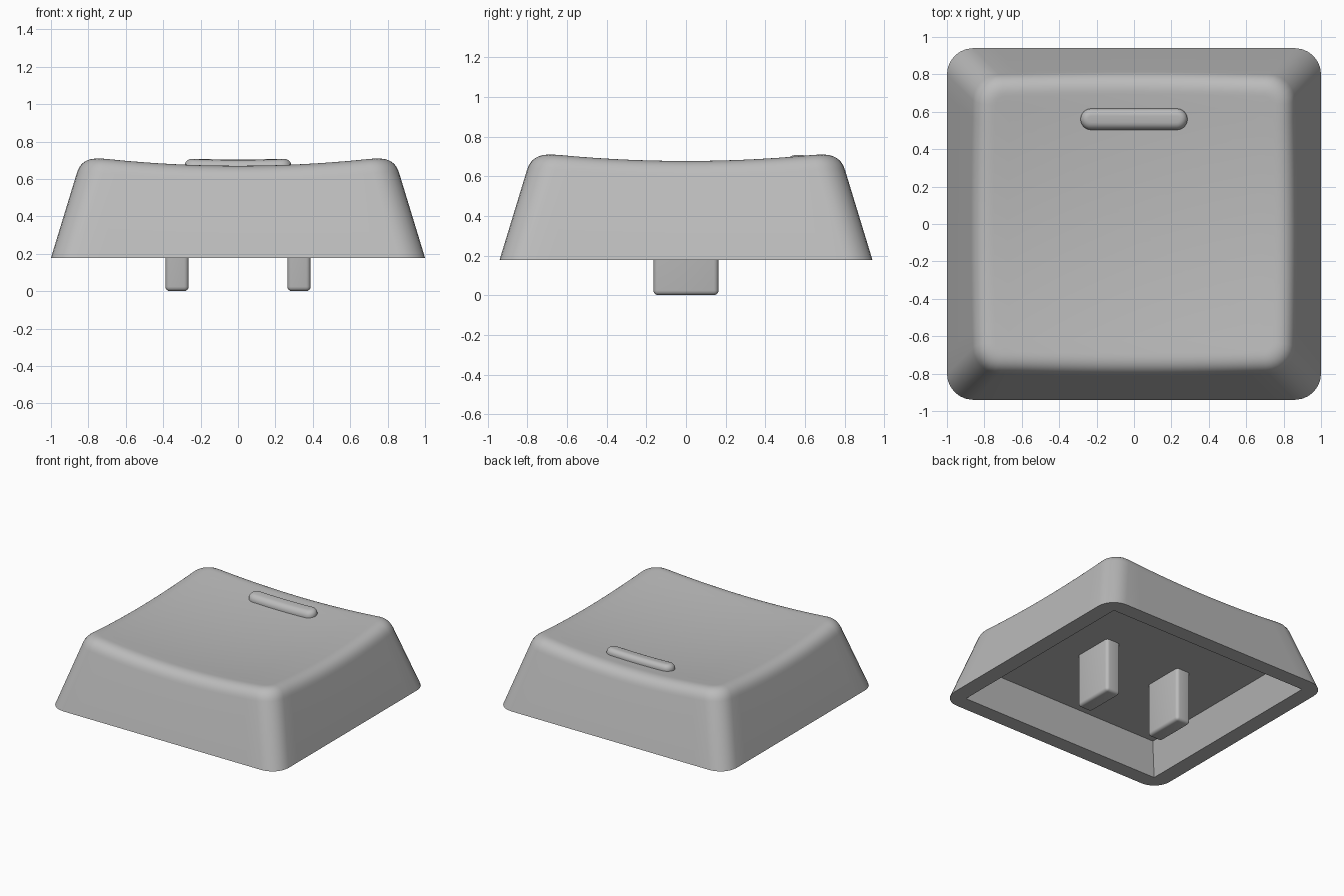
import bpy, bmesh, math

if "Cube" in bpy.data.objects:
    bpy.data.objects.remove(bpy.data.objects["Cube"])

grey = bpy.data.materials.new("mid grey")
grey.diffuse_color = (0.5, 0.5, 0.5, 1)
grey.use_nodes = True
grey.node_tree.nodes["Principled BSDF"].inputs["Base Color"].default_value = grey.diffuse_color

BASE, DRAFT, RADIUS = 0.178, 0.305, 0.14
SIDE, ARC = 14, 6


def dish(x, y):
    """Height of the hollowed top surface."""
    return 0.632 + 0.077 * (x * x + y * y)


def outline(hx, hy, r):
    """Rounded rectangle; always the same point count so rings can be joined."""
    pts = []
    corners = [(1, 1), (-1, 1), (-1, -1), (1, -1)]
    for q, (sx, sy) in enumerate(corners):
        cx, cy = sx * (hx - r), sy * (hy - r)
        for i in range(ARC + 1):
            a = math.pi / 2 * (q + i / ARC)
            pts.append((cx + r * math.cos(a), cy + r * math.sin(a)))
        nx, ny = corners[(q + 1) % 4]
        a = math.pi / 2 * (q + 1)
        ex, ey = nx * (hx - r) + r * math.cos(a), ny * (hy - r) + r * math.sin(a)
        bx, by = pts[-1]
        for i in range(1, SIDE):
            f = i / SIDE
            pts.append((bx + (ex - bx) * f, by + (ey - by) * f))
    return pts


def finish(name, bm):
    bmesh.ops.remove_doubles(bm, verts=bm.verts[:], dist=1e-4)
    bmesh.ops.recalc_face_normals(bm, faces=bm.faces[:])
    mesh = bpy.data.meshes.new(name)
    bm.to_mesh(mesh)
    bm.free()
    mesh.materials.append(grey)
    ob = bpy.data.objects.new(name, mesh)
    bpy.context.collection.objects.link(ob)
    bpy.ops.object.select_all(action='DESELECT')
    ob.select_set(True)
    bpy.context.view_layer.objects.active = ob
    bpy.ops.object.shade_smooth_by_angle(angle=math.radians(40))
    return ob


def loft(name, rings, cap_first):
    bm = bmesh.new()
    loops = [[bm.verts.new(p) for p in ring] for ring in rings]
    n = len(loops[0])
    for a, b in zip(loops, loops[1:]):
        for k in range(n):
            bm.faces.new((a[k], a[(k + 1) % n], b[(k + 1) % n], b[k]))
    if cap_first:
        bm.faces.new(loops[0])
    return finish(name, bm)


def wall_ring(heights, extra=0.0):
    """Outer wall points, one height per point, optionally offset inward."""
    ring = []
    for k, z in enumerate(heights):
        i = (z - BASE) * DRAFT + extra
        ring.append((*outline(1 - i, 0.94 - i, RADIUS - extra)[k], z))
    return ring


# Key body: cavity, rim, drafted walls, rounded top edge, dished top
count = len(outline(1, 1, 0.1))
heights = [0.7] * count
for _ in range(6):  # meet of wall and dish
    heights = [dish(p[0], p[1]) for p in wall_ring(heights)]
crest = wall_ring(heights)
low = wall_ring([z - 0.085 for z in heights])
inner = [(x, y, dish(x, y)) for x, y, _ in wall_ring(heights, 0.095)]

depth = 0.24
t = depth * DRAFT
rings = [
    [(x, y, BASE + depth) for x, y in outline(0.875 - t, 0.82 - t, 0)],
    [(x, y, BASE) for x, y in outline(0.875, 0.82, 0)],
    wall_ring([BASE] * count),
]
for s in range(11):
    f = s / 10
    rings.append([tuple((1 - f) ** 2 * a + 2 * f * (1 - f) * c + f * f * b
                        for a, c, b in zip(pa, pc, pb))
                  for pa, pc, pb in zip(low, crest, inner)])
for s in range(9, -1, -1):
    f = s / 10
    rings.append([(x * f, y * f, dish(x * f, y * f)) for x, y, _ in inner])
loft("key_body", rings, True)

# Raised finger bar following the dish
BAR_Y, HX, HY, EDGE = 0.56, 0.286, 0.057, 0.04
bar = []
steps = [(0, -0.03)] + [(EDGE * (1 - math.cos(a)), 0.006 + EDGE * math.sin(a))
                        for a in (math.pi / 2 * i / 6 for i in range(7))]
steps.append((HY, 0.006 + EDGE))
for e, h in steps:
    bar.append([(x, y + BAR_Y, dish(x, y + BAR_Y) + h)
                for x, y in outline(HX - e, HY - e, HY - e)])
loft("finger_bar", bar, False)

# Two mounting legs under the cavity ceiling
for side, name in ((-1, "left_leg"), (1, "right_leg")):
    bm = bmesh.new()
    bmesh.ops.create_cube(bm, size=1)
    for v in bm.verts:
        v.co = (side * 0.326 + v.co.x * 0.124, v.co.y * 0.328, (v.co.z + 0.5) * 0.43)
    edges = [e for e in bm.edges if min(v.co.z for v in e.verts) < 0.01]
    bmesh.ops.bevel(bm, geom=edges, offset=0.024, segments=4, profile=0.5, affect='EDGES')
    finish(name, bm)
